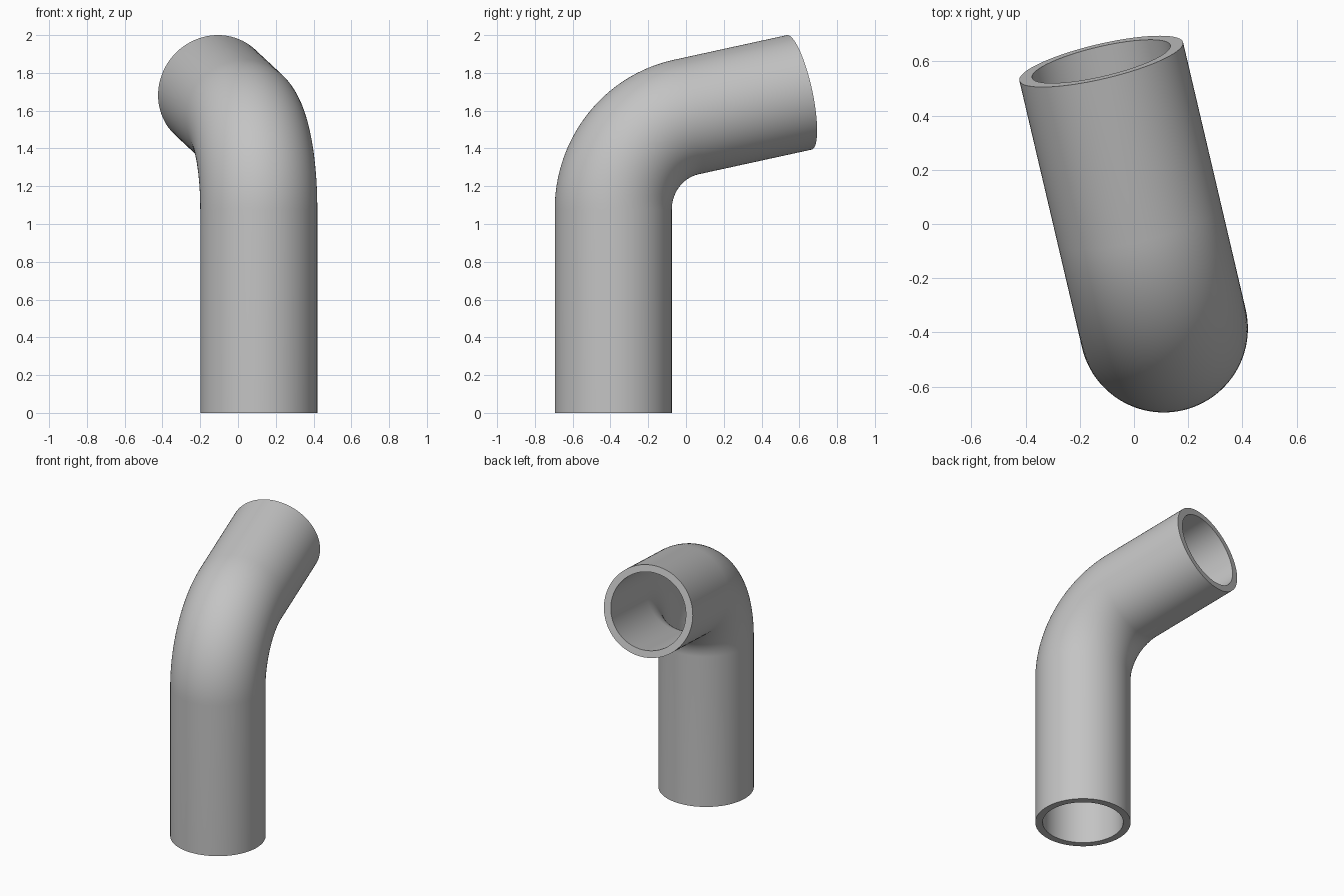
import bpy
import bmesh
from math import sin, cos, pi, radians
from mathutils import Vector, Matrix

cube = bpy.data.objects.get("Cube")
if cube:
    bpy.data.objects.remove(cube, do_unlink=True)

OUTER, INNER = 0.31, 0.262      # pipe radii
RISE, BEND_RADIUS, ARM = 1.077, 0.5, 0.629
BEND, TURN = radians(78), radians(13.2)
SIDES, STEPS = 96, 32

# Grey pipe material
grey = bpy.data.materials.new("pipe_grey")
grey.use_nodes = True
colour = (0.55, 0.55, 0.55, 1)
grey.diffuse_color = colour
grey.node_tree.nodes["Principled BSDF"].inputs["Base Color"].default_value = colour

# Centre line in the bend plane: (distance out, height, tilt)
path = [(0, 0, 0)]
for i in range(STEPS + 1):
    a = BEND * i / STEPS
    path.append((BEND_RADIUS * (1 - cos(a)), RISE + BEND_RADIUS * sin(a), a))
out, height, tilt = path[-1]
path.append((out + ARM * sin(BEND), height + ARM * cos(BEND), BEND))

bm = bmesh.new()


def add_ring(radius, station):
    """Circle of vertices square to the centre line."""
    out, height, tilt = station
    place = Matrix.Translation((0, out, height)) @ Matrix.Rotation(-tilt, 4, 'X')
    angles = [2 * pi * k / SIDES for k in range(SIDES)]
    return [bm.verts.new(place @ Vector((radius * cos(a), radius * sin(a), 0)))
            for a in angles]


# Outer wall going up, inner wall coming back, closed by the two rims
rings = [add_ring(OUTER, s) for s in path]
rings += [add_ring(INNER, s) for s in reversed(path)]
for i, low in enumerate(rings):
    high = rings[(i + 1) % len(rings)]
    for k in range(SIDES):
        n = (k + 1) % SIDES
        bm.faces.new((low[k], low[n], high[n], high[k]))
bmesh.ops.recalc_face_normals(bm, faces=bm.faces)

# Turn the arm sideways and stand the pipe in place
bm.transform(Matrix.Translation((0.11, -0.385, 0)) @ Matrix.Rotation(TURN, 4, 'Z'))

mesh = bpy.data.meshes.new("bent_pipe")
bm.to_mesh(mesh)
bm.free()
mesh.materials.append(grey)
pipe = bpy.data.objects.new("bent_pipe", mesh)
bpy.context.collection.objects.link(pipe)

# Smooth walls, sharp rims
bpy.ops.object.select_all(action='DESELECT')
pipe.select_set(True)
bpy.context.view_layer.objects.active = pipe
bpy.ops.object.shade_smooth_by_angle(angle=radians(30))
